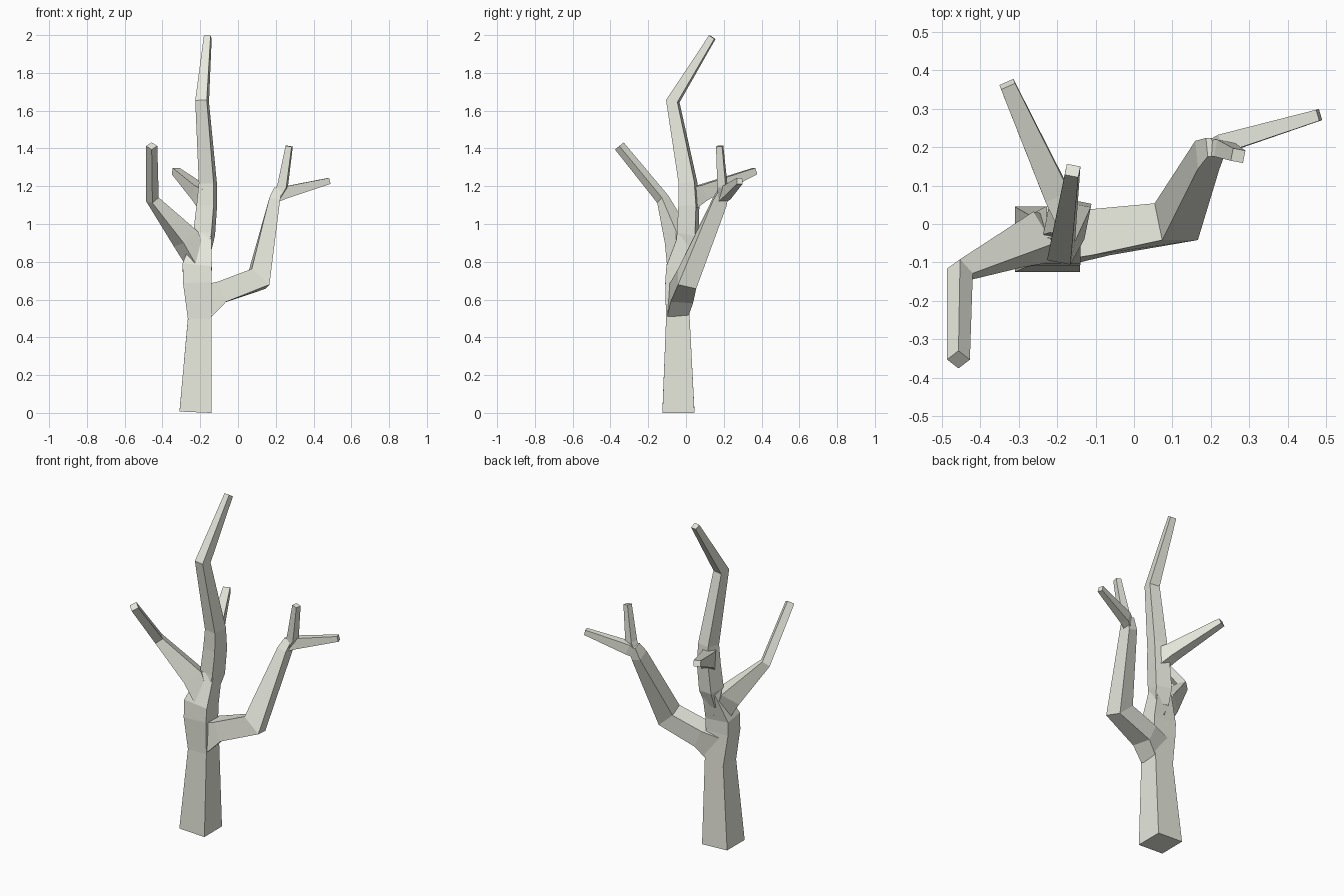
import bpy
from mathutils import Vector

# Pale bark colour
bark = bpy.data.materials.new("pale_bark")
bark.diffuse_color = (.8, .81, .72, 1)


def limb(name, ref, sections):
    """Four-sided tapered sweep; each section is x, y, z, width along ref, depth."""
    ref = Vector(ref).normalized()
    pts = [Vector(s[:3]) for s in sections]
    n = len(pts)
    verts, faces = [], []
    for i, s in enumerate(sections):
        t = Vector()
        if i > 0:
            t += (pts[i] - pts[i - 1]).normalized()
        if i < n - 1:
            t += (pts[i + 1] - pts[i]).normalized()
        t.normalize()
        u = (ref - t * ref.dot(t)).normalized()
        v = t.cross(u)
        for a, b in ((-1, -1), (1, -1), (1, 1), (-1, 1)):
            verts.append(pts[i] + u * a * s[3] / 2 + v * b * s[4] / 2)
    for i in range(n - 1):
        for k in range(4):
            j = (k + 1) % 4
            faces.append((i * 4 + k, i * 4 + j, i * 4 + 4 + j, i * 4 + 4 + k))
    faces += [(3, 2, 1, 0), tuple(range(n * 4 - 4, n * 4))]
    mesh = bpy.data.meshes.new(name)
    mesh.from_pydata(verts, [], faces)
    mesh.materials.append(bark)
    obj = bpy.data.objects.new(name, mesh)
    bpy.context.collection.objects.link(obj)
    return obj


# Trunk and tall central leader
limb("trunk", (1, 0, 0), [
    (-.225, -.04, .004, .17, .17), (-.203, -.043, .5, .125, .125),
    (-.216, -.05, .69, .15, .12), (-.216, -.046, .775, .155, .115),
    (-.184, .003, .94, .09, .085)])
limb("leader", (1, -.2, 0), [
    (-.19, -.01, .86, .08, .08), (-.179, .01, .95, .098, .098),
    (-.165, .015, 1.10, .092, .095), (-.16, .01, 1.22, .08, .085),
    (-.19, -.07, 1.65, .062, .062), (-.16, .139, 1.989, .036, .034)])

# Branch reaching back from the leader
limb("back_branch", (1, .4, 0), [
    (-.165, .01, 1.13, .075, .12), (-.205, .085, 1.165, .068, .085),
    (-.33, .364, 1.28, .04, .035)])

# Left branch, bending forward
limb("left_branch", (1, .76, .65), [
    (-.212, -.04, .79, .085, .09), (-.275, -.04, .92, .115, .10),
    (-.453, -.122, 1.13, .05, .05), (-.457, -.353, 1.413, .042, .042)])

# Right branch with its elbow
limb("right_branch", (0, 1, 0), [
    (-.19, -.045, .585, .11, .18), (-.095, -.022, .637, .12, .115),
    (.11, .006, .71, .10, .125), (.191, .18, 1.12, .078, .058),
    (.211, .2, 1.18, .05, .045)])

# Twigs at the end of the right branch
limb("upper_twig", (1, -.2, 0), [
    (.207, .195, 1.14, .04, .04), (.236, .193, 1.2, .05, .045),
    (.271, .178, 1.412, .033, .033)])
limb("side_twig", (-.25, 1, 0), [
    (.195, .19, 1.135, .045, .045), (.24, .212, 1.165, .05, .065),
    (.482, .284, 1.228, .03, .032)])
